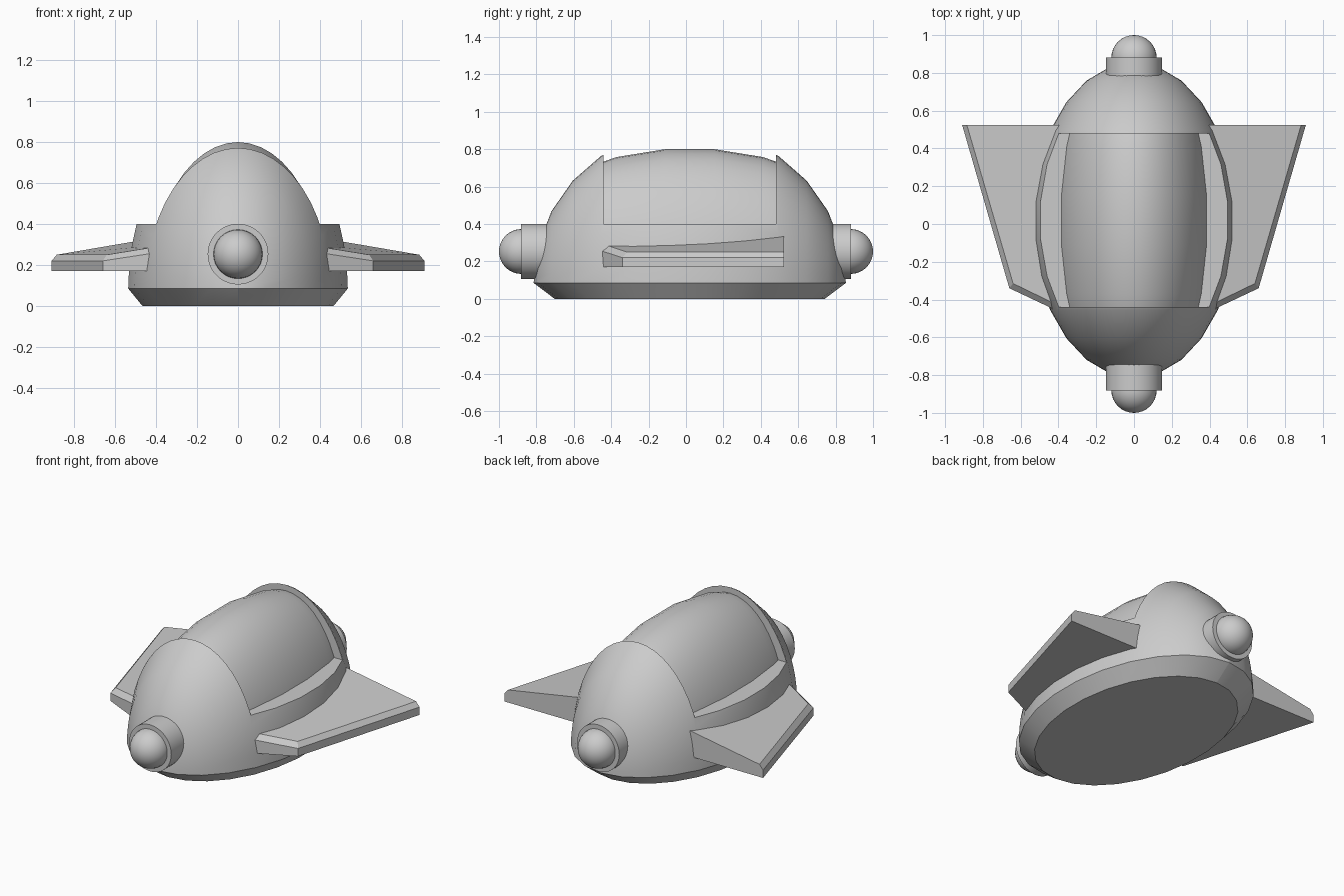
import bpy, bmesh
from math import radians, pi
from mathutils import Matrix, Vector

if "Cube" in bpy.data.objects:
    bpy.data.objects.remove(bpy.data.objects["Cube"], do_unlink=True)

grey = bpy.data.materials.new("plain_grey")
GREY = (0.6, 0.6, 0.6, 1)
grey.use_nodes = True
grey.diffuse_color = GREY
grey.node_tree.nodes["Principled BSDF"].inputs["Base Color"].default_value = GREY

MID_Y = 0.02                 # middle of the hull
SILL, RIM = 0.4, 0.085       # canopy ledge and lower rim heights
CUT_FRONT, CUT_BACK = -0.44, 0.48


def finish(bm, name, smooth=True):
    bmesh.ops.recalc_face_normals(bm, faces=bm.faces)
    mesh = bpy.data.meshes.new(name)
    bm.to_mesh(mesh)
    bm.free()
    mesh.materials.append(grey)
    ob = bpy.data.objects.new(name, mesh)
    bpy.context.collection.objects.link(ob)
    if smooth:
        smooth_shade(ob)
    return ob


def smooth_shade(ob):
    bpy.ops.object.select_all(action='DESELECT')
    ob.select_set(True)
    bpy.context.view_layer.objects.active = ob
    bpy.ops.object.shade_smooth_by_angle(angle=radians(32))


def ellipsoid(radii):
    """Ellipsoid with its poles along y, resting around the rim height."""
    bm = bmesh.new()
    bmesh.ops.create_uvsphere(bm, u_segments=48, v_segments=13, radius=1)
    bm.transform(Matrix.Translation((0, MID_Y, RIM)) @ Matrix.Diagonal((*radii, 1))
                 @ Matrix.Rotation(pi / 2, 4, 'X'))
    return bm


def slice_off(bm, point, normal):
    """Remove everything on the side the normal points to."""
    bmesh.ops.bisect_plane(bm, geom=bm.verts[:] + bm.edges[:] + bm.faces[:],
                           plane_co=point, plane_no=normal, clear_outer=True)


def close_holes(bm):
    bmesh.ops.holes_fill(bm, edges=[e for e in bm.edges if e.is_boundary], sides=0)


# Hull: half ellipsoid with a chamfered flat base
bm = ellipsoid((0.54, 0.835, 0.825))
slice_off(bm, (0, 0, RIM), (0, 0, -1))
rim = [e for e in bm.edges if e.is_boundary]
skirt = bmesh.ops.extrude_edge_only(bm, edges=rim)["geom"]
for v in [g for g in skirt if isinstance(g, bmesh.types.BMVert)]:
    v.co = Vector((v.co.x * 0.87, MID_Y + (v.co.y - MID_Y) * 0.865, 0))
close_holes(bm)
hull = finish(bm, "hull", smooth=False)

# Notch across the middle of the hull that leaves the canopy ledge
bm = bmesh.new()
bmesh.ops.create_cube(bm, size=1)
bm.transform(Matrix.Translation((0, (CUT_FRONT + CUT_BACK) / 2, SILL + 0.5))
             @ Matrix.Diagonal((2, CUT_BACK - CUT_FRONT, 1, 1)))
cutter = finish(bm, "notch_cutter", smooth=False)
cutter.hide_render = True
notch = hull.modifiers.new("notch", 'BOOLEAN')
notch.operation = 'DIFFERENCE'
notch.solver = 'EXACT'
notch.object = cutter
bpy.context.view_layer.objects.active = hull
bpy.ops.object.modifier_apply(modifier="notch")
bpy.data.objects.remove(cutter, do_unlink=True)
smooth_shade(hull)

# Canopy: a longer, slimmer ellipsoid trimmed to the notch
bm = ellipsoid((0.432, 1.1, 0.72))
slice_off(bm, (0, 0, SILL), (0, 0, -1))
slice_off(bm, (0, CUT_FRONT, 0), (0, -1, 0))
slice_off(bm, (0, CUT_BACK, 0), (0, 1, 0))
finish(bm, "canopy")

# Wings: bottom, edge and top outlines joined into a bevelled slab
BOTTOM = [(0.3, -0.51, 0.17), (0.66, -0.34, 0.17), (0.91, 0.525, 0.17), (0.3, 0.525, 0.17)]
EDGE = [(0.3, -0.51, 0.275), (0.66, -0.34, 0.22), (0.91, 0.525, 0.22), (0.3, 0.525, 0.22)]
TOP = [(0.3, -0.48, 0.305), (0.64, -0.315, 0.25), (0.885, 0.525, 0.25), (0.3, 0.525, 0.35)]
for side, name in ((1, "left_wing"), (-1, "right_wing")):
    bm = bmesh.new()
    loops = [[bm.verts.new((side * x, y, z)) for x, y, z in outline]
             for outline in (BOTTOM, EDGE, TOP)]
    for low, high in zip(loops, loops[1:]):
        for i in range(4):
            j = (i + 1) % 4
            bm.faces.new((low[i], low[j], high[j], high[i]))
    bm.faces.new(loops[0])
    bm.faces.new(loops[-1])
    finish(bm, name, smooth=False)

# Collar and ball at each end
for end, name in ((-1, "front"), (1, "back")):
    bm = bmesh.new()
    bmesh.ops.create_cone(bm, cap_ends=True, segments=48, radius1=0.148,
                          radius2=0.148, depth=0.28)
    bm.transform(Matrix.Translation((0, end * 0.742, 0.253)) @ Matrix.Rotation(pi / 2, 4, 'X'))
    finish(bm, name + "_collar")
    bm = bmesh.new()
    bmesh.ops.create_uvsphere(bm, u_segments=32, v_segments=16, radius=0.12)
    bm.transform(Matrix.Translation((0, end * 0.88, 0.253)) @ Matrix.Rotation(pi / 2, 4, 'X'))
    finish(bm, name + "_ball")
